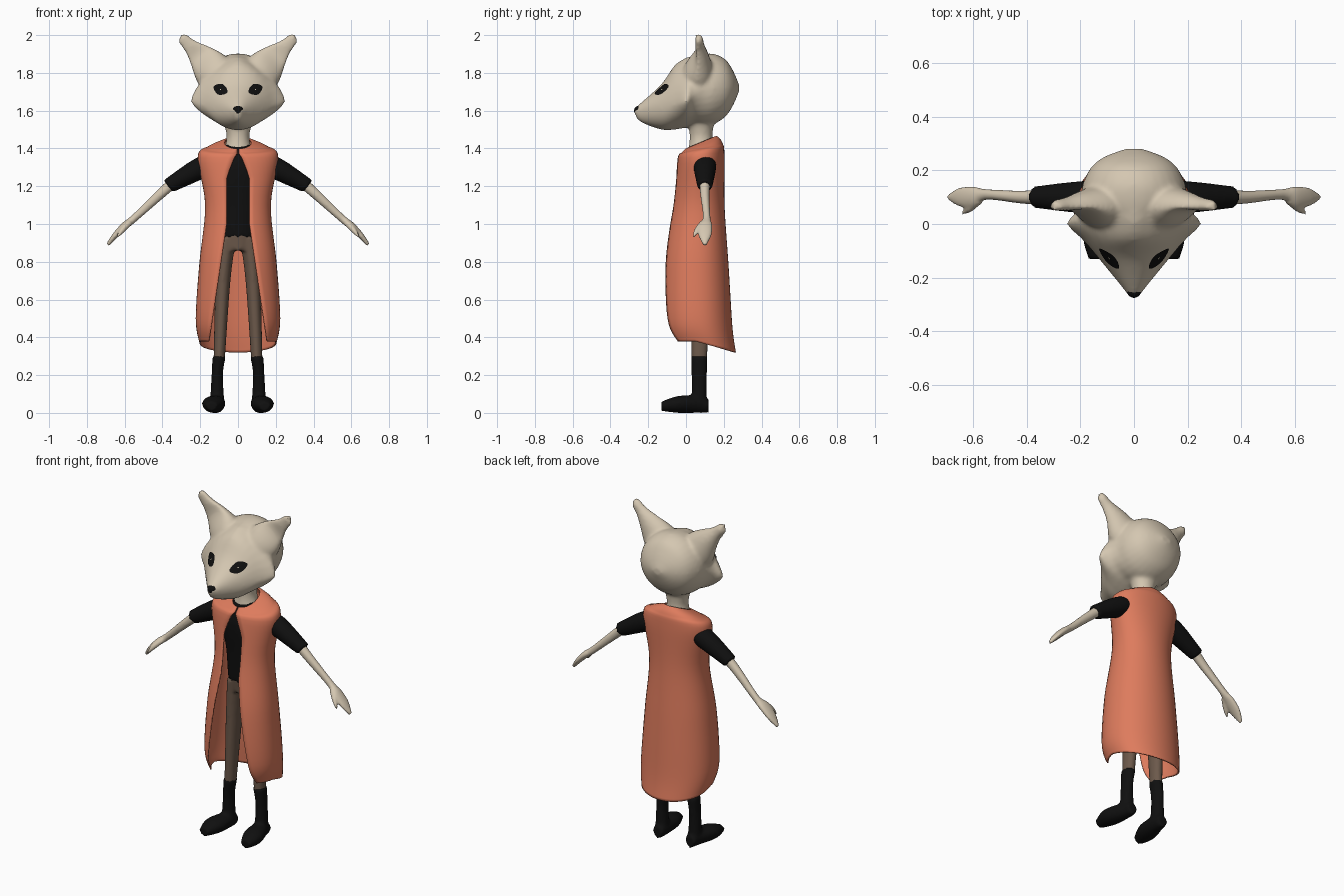
import bpy, bmesh, math
from mathutils import Vector

if "Cube" in bpy.data.objects:
    bpy.data.objects.remove(bpy.data.objects["Cube"])

X, Y, Z = Vector((1, 0, 0)), Vector((0, 1, 0)), Vector((0, 0, 1))
SIDES = (("left", 1), ("right", -1))


def material(name, *rgb):
    mat = bpy.data.materials.new(name)
    mat.use_nodes = True
    mat.diffuse_color = (*rgb, 1)
    shader = mat.node_tree.nodes["Principled BSDF"]
    shader.inputs["Base Color"].default_value = (*rgb, 1)
    shader.inputs["Roughness"].default_value = .9
    return mat


fur = material("cream fur", .66, .57, .44)
orange = material("orange cloth", .73, .2, .11)
brown = material("brown cloth", .15, .1, .07)
black = material("black", .005, .005, .005)


def spline(rows, steps=4):
    """Catmull-Rom curve through rows of numbers."""
    padded = [rows[0], *rows, rows[-1]]
    result = []
    for before, start, end, after in zip(padded, padded[1:], padded[2:], padded[3:]):
        for step in range(steps):
            t = step / steps
            result.append([b + t / 2 * (c - a + t * (2 * a - 5 * b + 4 * c - d
                                                     + t * (3 * (b - c) + d - a)))
                           for a, b, c, d in zip(before, start, end, after)])
    return result + [list(rows[-1])]


def signed_power(value, exponent):
    return math.copysign(abs(value) ** exponent, value)


def tube(bm, rows, u, v, side=1, count=24, capped=True):
    """Loft ovals; row = x, y, z, radius u, radius +v, optional radius -v and pointedness."""
    rows = [(*row, row[4])[:6] + (1,) if len(row) < 7 else row for row in rows]
    rings = []
    for x, y, z, wide, high, low, point in spline(rows):
        ring = []
        for i in range(count):
            angle = math.tau * i / count
            across = signed_power(math.cos(angle), point)
            along = signed_power(math.sin(angle), point)
            spot = Vector((x, y, z)) + u * wide * across + v * along * (high if along > 0 else low)
            spot.x *= side
            ring.append(bm.verts.new(spot))
        rings.append(ring)
    faces = [bm.faces.new((near[i - 1], near[i], far[i], far[i - 1]))
             for near, far in zip(rings, rings[1:]) for i in range(count)]
    if capped:
        faces += [bm.faces.new(rings[0]), bm.faces.new(rings[-1])]
    bmesh.ops.recalc_face_normals(bm, faces=faces)


def finish(name, bm, mat, voxel=0, softness=0):
    """Turn a bmesh into an object, optionally blending its parts into one skin."""
    mesh = bpy.data.meshes.new(name)
    bm.to_mesh(mesh)
    bm.free()
    mesh.materials.append(mat)
    for face in mesh.polygons:
        face.use_smooth = True
    part = bpy.data.objects.new(name, mesh)
    bpy.context.collection.objects.link(part)
    if voxel:
        blend = part.modifiers.new("blend", "REMESH")
        blend.mode = "VOXEL"
        blend.voxel_size = voxel
        blend.use_smooth_shade = True
        soften = part.modifiers.new("soften", "SMOOTH")
        soften.iterations = softness
    return part


# Head: skull lofted from muzzle to nape, blended with the neck and ears
bm = bmesh.new()
skull = [  # y, top, bottom, half width, height of widest point, pointedness
    (-.27, 1.61, 1.58, .02, 1.6, 1), (-.24, 1.64, 1.54, .04, 1.6, 1),
    (-.13, 1.74, 1.5, .13, 1.61, 1), (-.06, 1.84, 1.5, .19, 1.63, 1.2),
    (0, 1.88, 1.51, .25, 1.65, 1.4), (.04, 1.89, 1.52, .22, 1.68, 1.2),
    (.09, 1.9, 1.52, .2, 1.71, 1), (.15, 1.9, 1.53, .19, 1.72, 1),
    (.21, 1.87, 1.57, .16, 1.72, 1), (.25, 1.81, 1.63, .11, 1.72, 1),
    (.28, 1.74, 1.7, .03, 1.72, 1)]
tube(bm, [(0, y, middle, width, top - middle, middle - bottom, point)
          for y, top, bottom, width, middle, point in skull], X, Z, count=32)
tube(bm, [(0, .08, 1.38, .08, .07), (0, .08, 1.47, .06, .06), (0, .08, 1.6, .1, .08)], X, Y)
for name, side in SIDES:
    tube(bm, [(.1, .06, 1.77, .11, .1, .1), (.15, .06, 1.83, .1, .08, .06),
              (.2, .06, 1.89, .07, .06, .01), (.25, .06, 1.94, .04, .04, .01),
              (.29, .06, 1.98, .03, .03, .01), (.3, .06, 2, .01, .02, .01)],
         Vector((-.7, 0, .7)), Y, side)
head = finish("head", bm, fur, .01, 6)

# Nose and almond eyes, the eyes laid onto the face
bm = bmesh.new()
bmesh.ops.create_uvsphere(bm, u_segments=20, v_segments=12, radius=.025)
for vert in bm.verts:
    vert.co.x *= 1 + vert.co.z * 16
    vert.co += Vector((0, -.25, 1.6))
finish("nose", bm, black)
for name, side in SIDES:
    bm = bmesh.new()
    tube(bm, [(.09, -.4, 1.71, .04 * k, .03 * k, .03 * k, 1.3) for k in (1, .5, .1)],
         Vector((.9, 0, .4)), Vector((-.4, 0, .9)), side, capped=False)
    wrap = finish(name + "_eye", bm, black).modifiers.new("wrap", "SHRINKWRAP")
    wrap.target = head
    wrap.wrap_method = "PROJECT"
    wrap.wrap_mode = "ABOVE_SURFACE"
    wrap.use_project_y = True
    wrap.offset = .005

# Shirt with short sleeves
bm = bmesh.new()
tube(bm, [(0, .08, .93, .11, .08), (0, .08, 1.1, .12, .09), (0, .08, 1.3, .15, .1),
          (0, .08, 1.42, .07, .06)], X, Y)
downward = Vector((.6, 0, .8))
for name, side in SIDES:
    tube(bm, [(.1, .1, 1.33, .05, .05), (.19, .1, 1.3, .06, .06),
              (.37, .1, 1.2, .04, .04)], Y, downward, side)
finish("shirt", bm, black, .01, 3)

# Bare arms, mitten hands and thumbs
for name, side in SIDES:
    bm = bmesh.new()
    tube(bm, [(.33, .1, 1.23, .03, .03), (.42, .1, 1.15, .024, .026), (.55, .11, 1.03, .02, .02),
              (.6, .1, .99, .04, .02), (.65, .1, .94, .035, .016),
              (.69, .1, .89, .01, .01)], Y, downward, side)
    tube(bm, [(.57, .09, 1.01, .015, .015), (.61, .06, .97, .016, .015),
              (.64, .04, .93, .006, .006)], Y, downward, side)
    finish(name + "_arm", bm, fur, .007, 3)

# Trousers
bm = bmesh.new()
tube(bm, [(0, .08, .96, .11, .08), (0, .08, .86, .09, .07)], X, Y)
for name, side in SIDES:
    tube(bm, [(.06, .08, .92, .05, .07), (.08, .08, .7, .04, .06),
              (.1, .07, .27, .03, .04)], X, Y, side)
finish("trousers", bm, brown, .01, 3)

# Boots with the toes turned slightly outward
for name, side in SIDES:
    bm = bmesh.new()
    tube(bm, [(.1, .07, .3, .036, .045), (.11, .07, .2, .03, .04),
              (.11, .07, .04, .04, .04)], X, Y, side)
    tube(bm, [(.11, .12, .04, .03, .03, .04), (.11, .08, .05, .04, .04, .05),
              (.13, -.04, .05, .06, .04, .05), (.14, -.13, .04, .03, .02, .03)], X, Z, side)
    finish(name + "_boot", bm, black, .01, 4)

# Long sleeveless coat, open in front, with a tilted collar and dipping back hem
bm = bmesh.new()
columns = 40
grid = []
for z, width, front, back in spline([
        (1.43, .07, 0, .16), (1.4, .16, -.02, .19), (1.35, .21, -.04, .2),
        (1.1, .17, -.07, .2), (.8, .2, -.12, .22), (.5, .22, -.13, .24), (.38, .2, -.1, .26)], 6):
    drop = max(.02, 1.4 - z)
    opening = max(.15 * drop, min(.06, .4 * drop)) if z < 1.39 else .004
    start = math.asin(opening / width)
    tilt = 6 * max(0, z - 1.36)
    row = []
    for i in range(columns + 1):
        angle = start + (math.tau - 2 * start) * i / columns
        y = (front + back) / 2 - (back - front) / 2 * signed_power(math.cos(angle), .9)
        dip = max(0, y - .05) * max(0, .6 - z) * 1.3
        row.append(bm.verts.new((width * math.sin(angle), y, z + tilt * (y - .08) - dip)))
    grid.append(row)
for upper, lower in zip(grid, grid[1:]):
    for i in range(columns):
        bm.faces.new((upper[i], lower[i], lower[i + 1], upper[i + 1]))
bmesh.ops.recalc_face_normals(bm, faces=bm.faces)
cloth = finish("coat", bm, orange).modifiers.new("cloth", "SOLIDIFY")
cloth.thickness = .008
cloth.offset = 0
